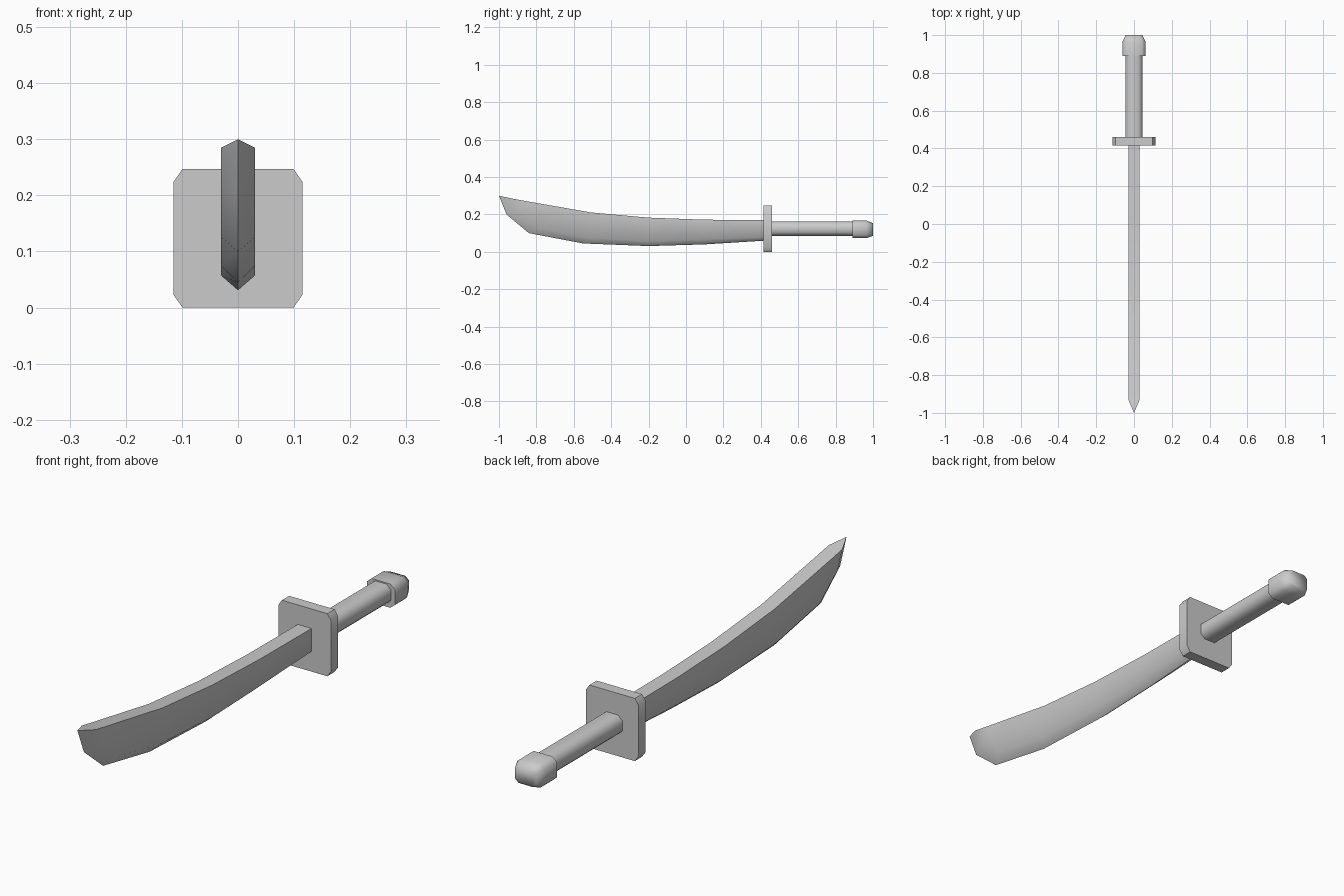
import bpy, bmesh, math

if "Cube" in bpy.data.objects:
    bpy.data.objects.remove(bpy.data.objects["Cube"])


def finish(name, bm, angle):
    bmesh.ops.remove_doubles(bm, verts=bm.verts, dist=1e-5)
    bmesh.ops.recalc_face_normals(bm, faces=bm.faces)
    mesh = bpy.data.meshes.new(name)
    bm.to_mesh(mesh)
    bm.free()
    obj = bpy.data.objects.new(name, mesh)
    bpy.context.collection.objects.link(obj)
    bpy.ops.object.select_all(action='DESELECT')
    obj.select_set(True)
    bpy.context.view_layer.objects.active = obj
    bpy.ops.object.shade_smooth_by_angle(angle=math.radians(angle))
    return obj


def loft(name, rings, angle):
    """Closed solid through rings of equal point count."""
    bm = bmesh.new()
    loops = [[bm.verts.new(p) for p in ring] for ring in rings]
    n = len(loops[0])
    for a, b in zip(loops, loops[1:]):
        for i in range(n):
            j = (i + 1) % n
            bm.faces.new((a[i], a[j], b[j], b[i]))
    bm.faces.new(loops[0])
    bm.faces.new(loops[-1])
    return finish(name, bm, angle)


def octagon(y, z, hx, hz, cx, cz):
    """Rectangle with cut corners, lying across the sword's length."""
    quarter = [(hx, hz - cz), (hx - cx, hz)]
    right = [(x, -h) for x, h in reversed(quarter)] + quarter
    pts = right + [(-x, h) for x, h in reversed(right)]
    return [(x, y, z + h) for x, h in pts]


# Blade: flat spine, parallel sides, bevelled cutting edge running to the tip
spine = [(.42, .17), (.10, .172), (-.20, .183), (-.51, .211),
         (-.75, .253), (-.86, .272), (-.93, .285)]
shoulder = [(.42, .08), (.10, .066), (-.20, .057), (-.52, .074),
            (-.79, .125), (-.90, .212), (-.93, .285)]
edge = [(.42, .06), (.10, .04), (-.20, .031), (-.55, .045),
        (-.84, .10), (-.96, .20), (-1.0, .30)]
T = .03
bm = bmesh.new()
tracks = [[bm.verts.new((x, y, z)) for y, z in line] for x, line in
          [(-T, spine), (-T, shoulder), (0, edge), (T, shoulder), (T, spine)]]
for k in range(5):
    a, b = tracks[k], tracks[(k + 1) % 5]
    for i in range(6):
        bm.faces.new((a[i], b[i], b[i + 1], a[i + 1]))
bm.faces.new([t[0] for t in tracks])
bm.faces.new((tracks[0][6], tracks[2][6], tracks[4][6]))
finish("blade", bm, 60)

# Guard plate
loft("guard", [octagon(y, .1235, .115, .1235, .016, .023) for y in (.415, .46)], 50)

# Grip
loft("grip", [octagon(y, .124, .045, .038, .02, .018) for y in (.455, .90)], 60)

# Pommel with tapered end
loft("pommel", [octagon(.89, .12, .061, .047, .02, .017),
                octagon(.965, .12, .061, .047, .02, .017),
                octagon(1.0, .12, .045, .034, .015, .013)], 70)
